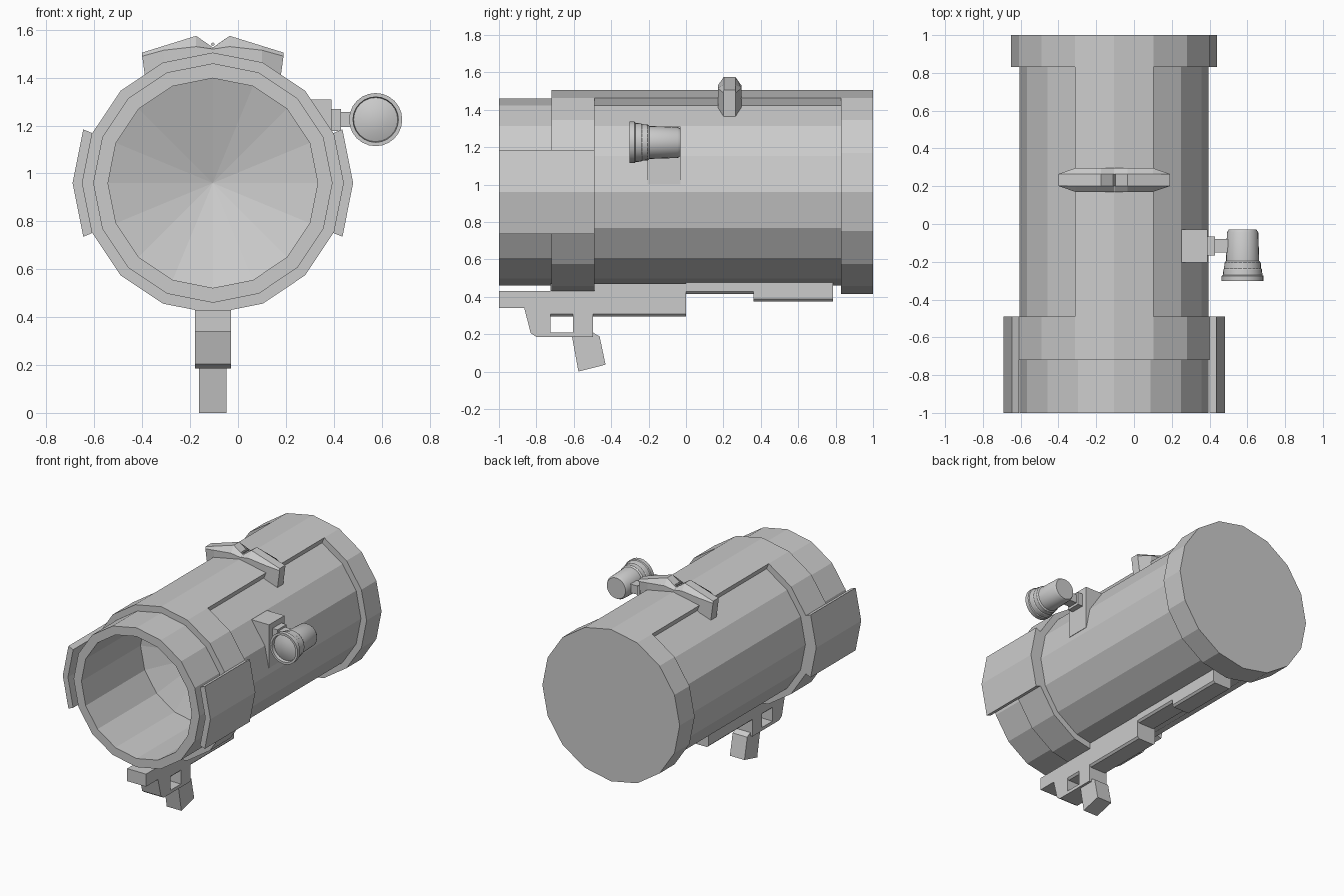
import bpy, bmesh
from math import sin, cos, pi, radians

if "Cube" in bpy.data.objects:
    bpy.data.objects.remove(bpy.data.objects["Cube"])

CX, CZ = -0.105, 0.96      # tube axis


def finish(name, verts, faces, smooth=False):
    bm = bmesh.new()
    vs = [bm.verts.new(v) for v in verts]
    for f in faces:
        bm.faces.new([vs[i] for i in f])
    bmesh.ops.recalc_face_normals(bm, faces=bm.faces)
    me = bpy.data.meshes.new(name)
    bm.to_mesh(me)
    bm.free()
    ob = bpy.data.objects.new(name, me)
    bpy.context.collection.objects.link(ob)
    if smooth:
        bpy.ops.object.select_all(action='DESELECT')
        ob.select_set(True)
        bpy.context.view_layer.objects.active = ob
        bpy.ops.object.shade_smooth_by_angle(angle=radians(30))
    return ob


def lathe(name, profile, n, cx, cz, smooth=False):
    """Revolve (radius, y) pairs around an axis parallel to y; ends lie on the axis."""
    mid = profile[1:-1]
    verts = [(cx + r * sin(2 * pi * k / n), y, cz + r * cos(2 * pi * k / n))
             for r, y in mid for k in range(n)]
    a, b = len(verts), len(verts) + 1
    verts += [(cx, profile[0][1], cz), (cx, profile[-1][1], cz)]
    last = (len(mid) - 1) * n
    faces = []
    for k in range(n):
        j = (k + 1) % n
        faces += [(i * n + k, i * n + j, i * n + n + j, i * n + n + k)
                  for i in range(len(mid) - 1)]
        faces += [(a, j, k), (b, last + k, last + j)]
    return finish(name, verts, faces, smooth)


def loft(name, sections):
    """Skin equal-length closed sections and cap both ends."""
    n, m = len(sections[0]), len(sections)
    verts = [p for s in sections for p in s]
    faces = [(i * n + k, i * n + (k + 1) % n, i * n + n + (k + 1) % n, i * n + n + k)
             for i in range(m - 1) for k in range(n)]
    faces += [tuple(range(n)), tuple(range((m - 1) * n, m * n))]
    return finish(name, verts, faces)


def side_prism(name, yz, half, chamfer=0):
    """Extrude a (y, z) outline across x, centred on the tube."""
    return loft(name, [[(CX + s * half, y, z) for y, z in yz] for s in (-1, 1)])


def rail(name, y0, y1, z0, z1, half=0.075, c=0.013):
    """Bar along y with chamfered lower edges."""
    prof = [(-half, z1), (half, z1), (half, z0 + c), (half - c, z0),
            (c - half, z0), (-half, z0 + c)]
    return loft(name, [[(CX + x, y, z) for x, z in prof] for y in (y0, y1)])


def box(name, x, y, z):
    return loft(name, [[(x[0], b, c), (x[1], b, c), (x[1], b, d), (x[0], b, d)]
                       for b, c, d in ((y[0], *z), (y[1], *z))])


def shell(name, centre, r0, r1, y0, y1):
    """Two-facet curved plate; angles are measured from the top."""
    ang = [radians(centre + d) for d in (-22.5, 0, 22.5)]
    ring = [(r1, a) for a in ang] + [(r0, a) for a in reversed(ang)]
    return loft(name, [[(CX + r * sin(a), y, CZ + r * cos(a)) for r, a in ring]
                       for y in (y0, y1)])


# Hollow tube with raised bands and a conical bottom to the bore
lathe("tube_body", [(0, -0.19), (0.438, -0.33), (0.438, -1), (0.5, -1), (0.5, -0.72),
                    (0.545, -0.72), (0.545, -0.49), (0.5, -0.49), (0.5, 0.83),
                    (0.545, 0.83), (0.545, 1), (0, 1)], 16, CX, CZ)

# Raised top plate and the two side guards
shell("top_plate", 0, 0.48, 0.545, -0.5, 0.84)
for label, a in (("right", 90), ("left", -90)):
    shell(label + "_side_guard", a, 0.545, 0.586, -1, -0.49)

# Notched rear sight: (x, top z, shoulder z, bottom z, half width at shoulder)
half = [(0.295, 1.505, 1.49, 1.36, 0.032), (0.205, 1.533, 1.515, 1.41, 0.063),
        (0.07, 1.575, 1.53, 1.45, 0.063), (0.001, 1.527, 1.52, 1.45, 0.063)]
stations = [(-x, *r) for x, *r in half] + half[::-1]
sections = []
for x, t, m, b, w in stations:
    xb = x * 0.94 if abs(x) > 0.25 else x
    sections.append([(CX + px, 0.233 + py, pz) for px, py, pz in (
        (x, -0.031, t), (x, 0.031, t), (x, w, m), (xb, w, b), (xb, -w, b), (x, -w, m))])
loft("sight_block", sections)
lathe("sight_bead", [(0, 0.2), (0.007, 0.2), (0.007, 0.265), (0, 0.265)], 8, CX, 1.54)

# Side lamp: bracket, stepped arm and round housing
box("lamp_bracket", (0.2, 0.39), (-0.205, -0.03), (1.0, 1.31))
box("lamp_arm_base", (0.38, 0.43), (-0.167, -0.065), (1.178, 1.27))
box("lamp_arm", (0.42, 0.51), (-0.152, -0.08), (1.195, 1.257))
lathe("lamp_housing", [(0, -0.3), (0.05, -0.296), (0.092, -0.28), (0.095, -0.303),
                       (0.111, -0.303), (0.111, -0.275), (0.105, -0.27), (0.102, -0.24),
                       (0.098, -0.235), (0.096, -0.205), (0.088, -0.195), (0.083, -0.045),
                       (0.074, -0.03), (0, -0.03)], 24, 0.575, 1.225, True)

# Under-rail in three steps
rail("rail_front", -0.725, 0.0, 0.295, 0.47)
rail("rail_middle", 0.0, 0.36, 0.415, 0.5)
rail("rail_rear", 0.36, 0.785, 0.375, 0.5)

# Front hand guard, open loop and slanted lever
side_prism("front_guard", [(-1, 0.43), (-1, 0.34), (-0.865, 0.34), (-0.83, 0.205),
                           (-0.8, 0.185), (-0.724, 0.185), (-0.724, 0.43)], 0.075)
box("loop_bar", (CX - 0.075, CX + 0.075), (-0.724, -0.6), (0.185, 0.208))
box("loop_post", (CX - 0.075, CX + 0.075), (-0.605, -0.497), (0.185, 0.31))
side_prism("lever", [(-0.61, 0.19), (-0.575, 0.0), (-0.43, 0.037), (-0.462, 0.188),
                     (-0.5, 0.21), (-0.6, 0.21)], 0.058)
